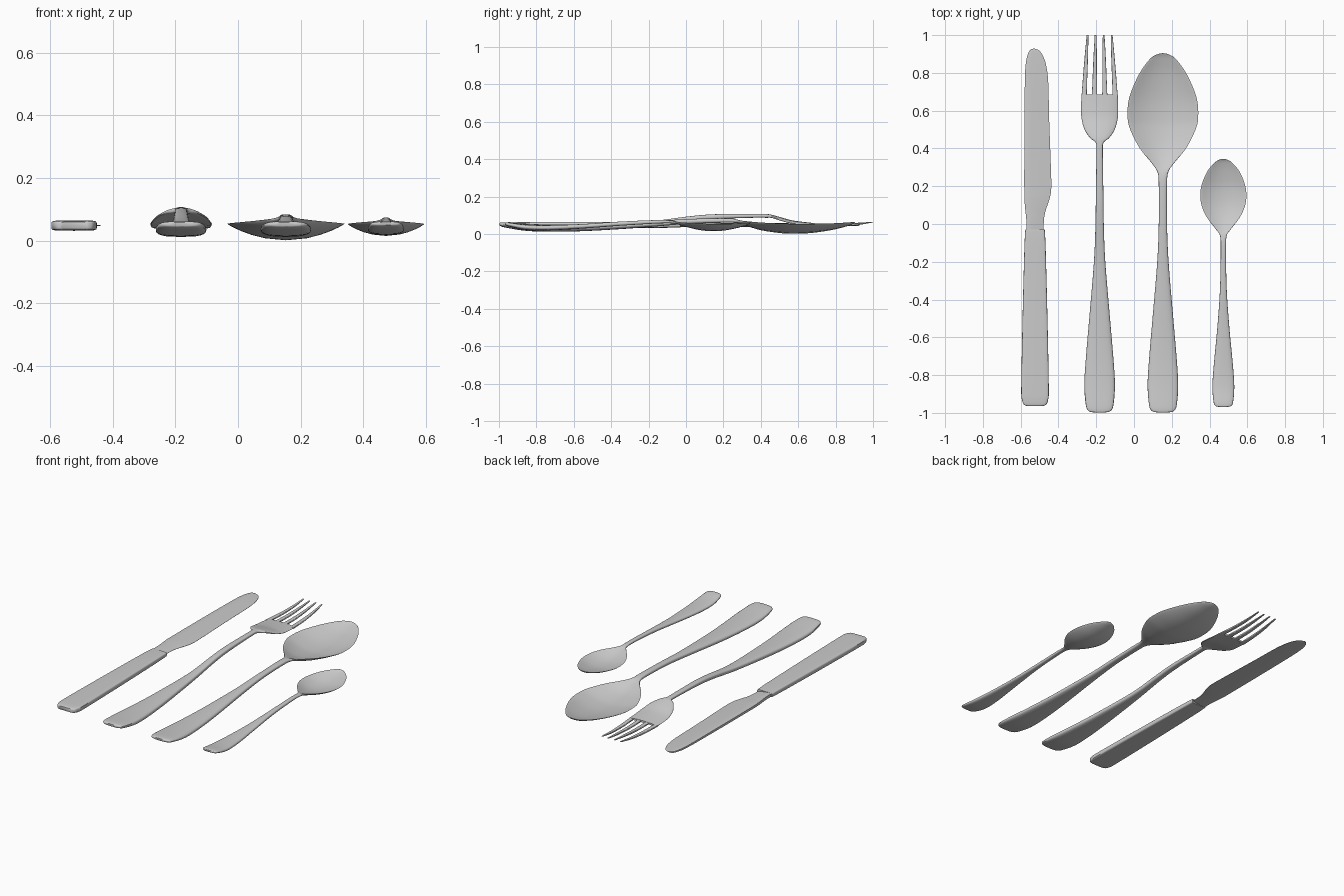
import bpy, bmesh, math


def superellipse(n, count=24):
    pts = []
    for i in range(count):
        a = 2 * math.pi * i / count
        c, s = math.cos(a), math.sin(a)
        pts.append((math.copysign(abs(c) ** (2 / n), c), math.copysign(abs(s) ** (2 / n), s)))
    return pts


def smooth_path(st, steps):
    # Catmull-Rom through the stations
    out = []
    for i in range(len(st) - 1):
        p0, p1, p2, p3 = st[max(i - 1, 0)], st[i], st[i + 1], st[min(i + 2, len(st) - 1)]
        for k in range(steps):
            t = k / steps
            q = []
            for a, b, c, d in zip(p0, p1, p2, p3):
                q.append(0.5 * (2 * b + (c - a) * t + (2 * a - 5 * b + 4 * c - d) * t * t
                                + (3 * b - a - 3 * c + d) * t ** 3))
            out.append(q)
    out.append(st[-1])
    return out


def loft(name, stations, section, steps=4):
    # station: (y, centre x, half width, edge z, half thickness, hollow depth)
    bm = bmesh.new()
    rings = []
    for y, x, w, z, t, sag in smooth_path(stations, steps):
        w, t = max(w, 0.002), max(t, 0.001)
        rings.append([bm.verts.new((x + u * w, y, z + v * t - sag * (1 - u * u)))
                      for u, v in section])
    n = len(section)
    for a, b in zip(rings, rings[1:]):
        for i in range(n):
            bm.faces.new((a[i], a[(i + 1) % n], b[(i + 1) % n], b[i]))
    bm.faces.new(rings[0])
    bm.faces.new(rings[-1])
    bmesh.ops.recalc_face_normals(bm, faces=bm.faces)
    me = bpy.data.meshes.new(name)
    bm.to_mesh(me)
    bm.free()
    ob = bpy.data.objects.new(name, me)
    bpy.context.collection.objects.link(ob)
    bpy.ops.object.select_all(action='DESELECT')
    ob.select_set(True)
    bpy.context.view_layer.objects.active = ob
    bpy.ops.object.shade_smooth_by_angle(angle=math.radians(40))
    return ob


def at_x(x, rows):
    return [(y, x, w, z, t, s) for y, w, z, t, s in rows]


oval = superellipse(2.6)

# shared handle of the fork and the large spoon: y, half width, z, half thickness, hollow
HANDLE = [(-0.997, 0.035, 0.052, 0.006, 0), (-0.99, 0.058, 0.051, 0.010, 0),
          (-0.96, 0.073, 0.047, 0.014, 0), (-0.85, 0.081, 0.035, 0.019, 0),
          (-0.70, 0.072, 0.031, 0.019, 0), (-0.50, 0.055, 0.035, 0.018, 0),
          (-0.20, 0.030, 0.052, 0.015, 0)]

# large spoon
loft("spoon", at_x(0.153, HANDLE + [
    (0.00, 0.022, 0.066, 0.013, 0), (0.20, 0.022, 0.072, 0.012, 0),
    (0.27, 0.027, 0.070, 0.010, 0.002), (0.317, 0.055, 0.067, 0.007, 0.015),
    (0.40, 0.122, 0.061, 0.005, 0.036), (0.50, 0.173, 0.056, 0.004, 0.047),
    (0.57, 0.187, 0.054, 0.004, 0.049), (0.67, 0.178, 0.054, 0.004, 0.045),
    (0.79, 0.128, 0.057, 0.004, 0.030), (0.87, 0.072, 0.061, 0.004, 0.013),
    (0.897, 0.034, 0.063, 0.003, 0.004), (0.904, 0.004, 0.064, 0.002, 0)]), oval)

# teaspoon
loft("teaspoon", at_x(0.473, [
    (-0.968, 0.025, 0.054, 0.005, 0), (-0.962, 0.043, 0.053, 0.008, 0),
    (-0.94, 0.052, 0.049, 0.011, 0), (-0.86, 0.058, 0.036, 0.014, 0),
    (-0.74, 0.050, 0.033, 0.014, 0), (-0.55, 0.032, 0.041, 0.012, 0),
    (-0.35, 0.018, 0.055, 0.011, 0), (-0.15, 0.014, 0.065, 0.009, 0),
    (-0.065, 0.017, 0.064, 0.007, 0.001), (-0.03, 0.038, 0.061, 0.005, 0.009),
    (0.03, 0.084, 0.058, 0.004, 0.024), (0.09, 0.113, 0.055, 0.004, 0.033),
    (0.15, 0.122, 0.053, 0.004, 0.034), (0.21, 0.114, 0.053, 0.004, 0.030),
    (0.28, 0.084, 0.056, 0.004, 0.019), (0.325, 0.046, 0.059, 0.003, 0.008),
    (0.341, 0.020, 0.061, 0.003, 0.002), (0.345, 0.004, 0.062, 0.002, 0)]), oval)

# fork handle and palm
FORK_X = -0.182
loft("fork_body", at_x(FORK_X, HANDLE + [
    (0.00, 0.022, 0.078, 0.014, 0), (0.15, 0.020, 0.092, 0.013, 0),
    (0.38, 0.017, 0.097, 0.010, 0), (0.43, 0.021, 0.096, 0.010, 0),
    (0.455, 0.050, 0.091, 0.008, -0.004), (0.50, 0.080, 0.075, 0.007, -0.009),
    (0.56, 0.096, 0.058, 0.006, -0.010), (0.62, 0.098, 0.051, 0.006, -0.008),
    (0.686, 0.096, 0.047, 0.006, -0.005)]), superellipse(3))

# fork tines, narrowing and drawing together to the tips
for i, k in enumerate((-1, -1 / 3, 1 / 3, 1)):
    lift = 0.004 * (1 - k * k)
    loft(f"fork_tine_{i + 1}", [
        (0.67, FORK_X + k * 0.0815, 0.0150, 0.0475 + lift, 0.006, 0),
        (0.70, FORK_X + k * 0.0810, 0.0130, 0.046 + lift, 0.006, 0),
        (0.80, FORK_X + k * 0.0755, 0.0110, 0.045 + lift, 0.006, 0),
        (0.90, FORK_X + k * 0.0695, 0.0085, 0.050 + lift, 0.005, 0),
        (1.00, FORK_X + k * 0.0640, 0.0045, 0.063, 0.002, 0)], superellipse(4, 16))

# knife handle
loft("knife_handle", at_x(-0.524, [
    (-0.963, 0.045, 0.048, 0.011, 0), (-0.955, 0.060, 0.048, 0.014, 0),
    (-0.93, 0.069, 0.048, 0.016, 0), (-0.87, 0.073, 0.048, 0.0165, 0),
    (-0.50, 0.066, 0.048, 0.0165, 0), (-0.15, 0.057, 0.048, 0.0155, 0),
    (-0.05, 0.053, 0.048, 0.014, 0), (-0.03, 0.051, 0.048, 0.013, 0)]), superellipse(6))

# knife blade: thick spine on the left, wedge to the cutting edge on the right
wedge = [(1, 0.06), (0.5, 0.42), (0, 0.72), (-0.5, 0.92), (-0.9, 1), (-1, 0.75)]
wedge += [(u, -v) for u, v in reversed(wedge)]
edges = [(-0.05, -0.570, -0.478, 0.012), (0.02, -0.570, -0.477, 0.012),
         (0.07, -0.575, -0.468, 0.011), (0.13, -0.580, -0.448, 0.011),
         (0.19, -0.581, -0.438, 0.010), (0.30, -0.581, -0.440, 0.010),
         (0.55, -0.580, -0.449, 0.009), (0.75, -0.578, -0.454, 0.008),
         (0.84, -0.574, -0.465, 0.007), (0.89, -0.565, -0.482, 0.006),
         (0.918, -0.553, -0.502, 0.005), (0.928, -0.534, -0.526, 0.003)]
loft("knife_blade", [(y, (a + b) / 2, (b - a) / 2, 0.048, t, 0) for y, a, b, t in edges], wedge)
